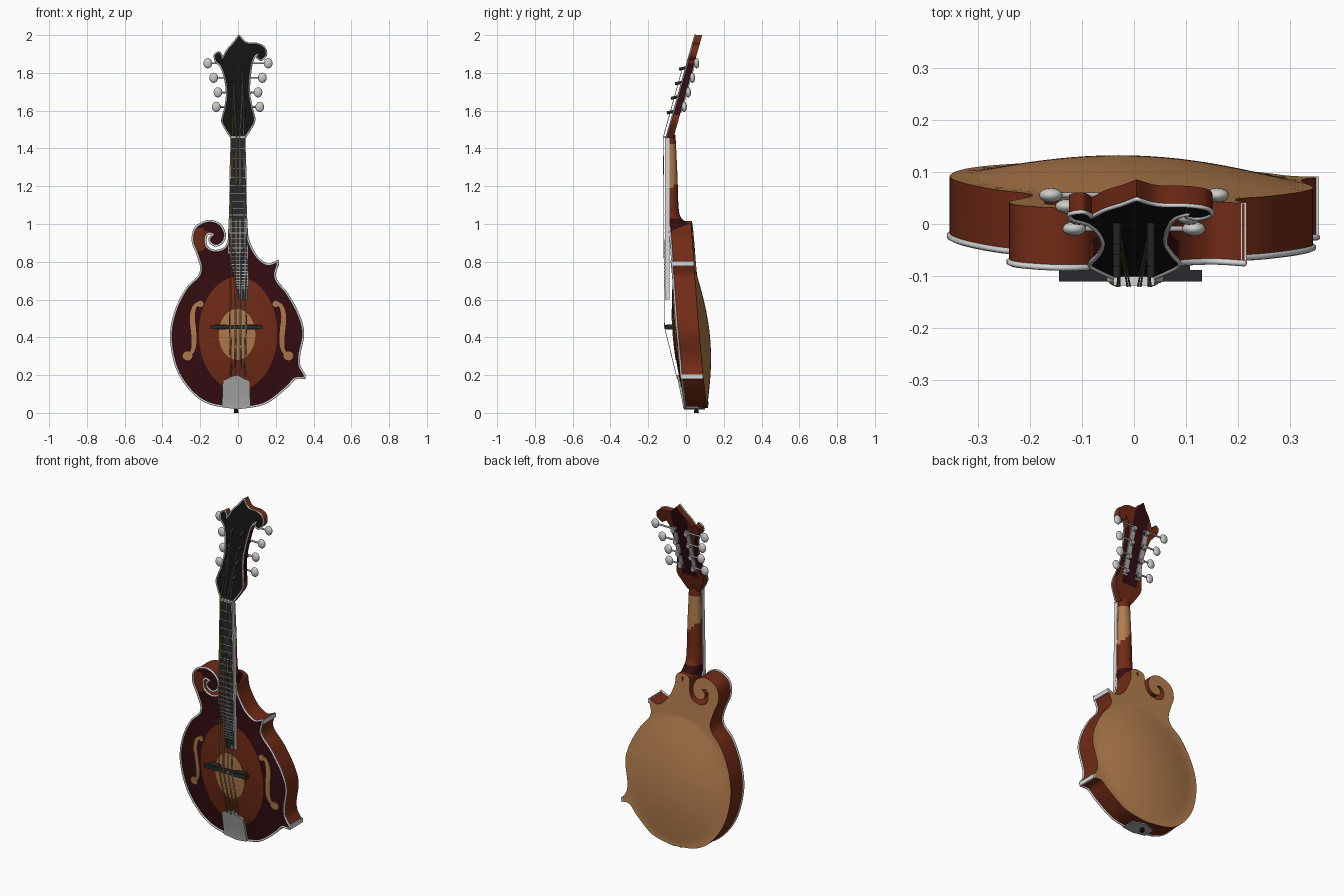
import bpy, bmesh, math
from mathutils import Vector
from mathutils.geometry import tessellate_polygon

if "Cube" in bpy.data.objects:
    bpy.data.objects.remove(bpy.data.objects["Cube"])


def material(name, *rgb):
    m = bpy.data.materials.new(name)
    m.diffuse_color = (*rgb, 1)
    m.use_nodes = True
    m.node_tree.nodes["Principled BSDF"].inputs["Base Color"].default_value = (*rgb, 1)
    return m


BROWN = material("red_brown", .17, .024, .008)
BURGUNDY = material("dark_burgundy", .036, .004, .006)
TAN = material("maple_tan", .45, .205, .075)
BLACK = material("black", .006, .006, .006)
EBONY = material("ebony_grey", .022, .023, .025)
WHITE = material("binding_white", .68, .68, .68)
PEARL = material("button_pearl", .6, .6, .58)
STEEL = material("steel", .42, .42, .42)
GOLD = material("bronze_string", .4, .27, .1)


def finish(name, bm, mats, angle=40):
    bmesh.ops.recalc_face_normals(bm, faces=bm.faces[:])
    mesh = bpy.data.meshes.new(name)
    bm.to_mesh(mesh)
    bm.free()
    for m in mats:
        mesh.materials.append(m)
    ob = bpy.data.objects.new(name, mesh)
    bpy.context.collection.objects.link(ob)
    bpy.ops.object.select_all(action="DESELECT")
    ob.select_set(True)
    bpy.context.view_layer.objects.active = ob
    bpy.ops.object.shade_smooth_by_angle(angle=math.radians(angle))
    return ob


def smooth(pts, n=5):
    # Open Catmull-Rom path through the points
    p = [Vector(q) for q in (pts[0], *pts, pts[-1])]
    out = []
    for a, b, c, d in zip(p, p[1:], p[2:], p[3:]):
        for i in range(n):
            t = i / n
            out.append(b + (c - a) * t / 2 + (a * 2 - b * 5 + c * 4 - d) * t * t / 2
                       + (b * 3 - a - c * 3 + d) * t ** 3 / 2)
    return out + [p[-1]]


def outline(*runs):
    # Smooth runs joined at sharp corners into a closed loop
    return [v for run in runs for v in smooth(run)[:-1]]


def oval(cx, cz, rx, rz, n=40):
    return [(cx + rx * math.cos(a), cz + rz * math.sin(a))
            for a in (math.tau * i / n for i in range(n))]


def plate(name, loop, front, back, mats, step=0.05, rule=None):
    # Solid between two height functions; materials are front, side, back, extra
    flat = bmesh.new()
    vs = [flat.verts.new((x, 0, z)) for x, z in loop]
    for tri in tessellate_polygon([[Vector((x, z, 0)) for x, z in loop]]):
        flat.faces.new([vs[i] for i in tri])
    for axis, no in ((0, (1, 0, 0)), (1, (0, 0, 1))):
        lo, hi = min(p[axis] for p in loop), max(p[axis] for p in loop)
        for k in range(math.ceil(lo / step), math.floor(hi / step) + 1):
            bmesh.ops.bisect_plane(flat, geom=flat.verts[:] + flat.edges[:] + flat.faces[:],
                                   dist=1e-5, plane_co=Vector(no) * k * step, plane_no=no)
    bm = bmesh.new()
    f = {v: bm.verts.new((v.co.x, front(v.co.x, v.co.z), v.co.z)) for v in flat.verts}
    b = {v: bm.verts.new((v.co.x, back(v.co.x, v.co.z), v.co.z)) for v in flat.verts}
    made = []
    for face in flat.faces:
        made.append((bm.faces.new([f[v] for v in face.verts]), 0))
        made.append((bm.faces.new([b[v] for v in reversed(face.verts)]), 2))
    for e in flat.edges:
        if len(e.link_faces) == 1:
            u, v = e.verts
            made.append((bm.faces.new((f[u], f[v], b[v], b[u])), 1))
    for face, kind in made:
        extra = rule and rule(face.calc_center_median(), kind)
        face.material_index = 3 if extra else min(kind, len(mats) - 1)
    flat.free()
    return finish(name, bm, mats)


def box(name, centre, size, mat):
    bm = bmesh.new()
    bmesh.ops.create_cube(bm, size=1)
    for v in bm.verts:
        v.co = Vector(centre) + Vector(a * s for a, s in zip(v.co, size))
    return finish(name, bm, [mat])


def rod(name, a, b, r, mat, r2=None):
    a, b = Vector(a), Vector(b)
    bm = bmesh.new()
    bmesh.ops.create_cone(bm, cap_ends=True, segments=14, radius1=r,
                          radius2=r if r2 is None else r2, depth=(b - a).length)
    turn = (b - a).to_track_quat("Z", "Y")
    for v in bm.verts:
        v.co = turn @ v.co + (a + b) / 2
    return finish(name, bm, [mat])


def wire(name, pts, r, mat, closed=False):
    cu = bpy.data.curves.new(name, "CURVE")
    cu.dimensions = "3D"
    cu.bevel_depth, cu.bevel_resolution = r, 1
    sp = cu.splines.new("POLY")
    sp.points.add(len(pts) - 1)
    for p, q in zip(sp.points, pts):
        p.co = (*q, 1)
    sp.use_cyclic_u = closed
    cu.materials.append(mat)
    bpy.context.collection.objects.link(bpy.data.objects.new(name, cu))


# Arched, slightly tilted body surfaces
def arch(x, z):
    return max(0, 1 - (x / .33) ** 2 - ((z - .4) / .36) ** 2) ** 1.2


def tilt(x, z):
    return .003 - .09 * z - .03 * x


def top(x, z, lift=0):
    return tilt(x, z) - .03 * arch(x, z) - lift


def bottom(x, z):
    return tilt(x, z) + .115 + .045 * arch(x, z)


# Body with scroll and two points
body = outline(
    [(0, .025), (-.15, .05), (-.25, .12), (-.325, .24), (-.355, .4), (-.33, .54), (-.27, .66),
     (-.21, .72), (-.195, .77), (-.215, .84), (-.24, .91), (-.225, .98), (-.16, 1.015),
     (-.1, 1), (-.07, .95), (-.08, .905), (-.115, .885), (-.145, .9), (-.15, .925), (-.13, .945)],
    [(-.13, .945), (-.155, .95), (-.172, .925), (-.165, .88), (-.125, .858), (-.075, .87),
     (-.05, .91), (-.045, .98), (-.02, 1), (.02, 1), (.045, .98), (.05, .93), (.075, .865),
     (.11, .815), (.16, .785), (.213, .805)],
    [(.213, .805), (.207, .775)],
    [(.207, .775), (.195, .73), (.21, .69), (.26, .63), (.32, .52), (.345, .42), (.325, .31),
     (.325, .25), (.353, .2)],
    [(.353, .2), (.348, .183)],
    [(.348, .183), (.3, .18), (.25, .13), (.14, .05), (0, .025)])
plate("body", body, top, bottom, [BURGUNDY, BROWN, TAN, BROWN], .03,
      lambda c, kind: kind == 0 and math.hypot(c.x + .21, c.z - .92) < .06)
wire("body_binding", [(x, top(x, z), z) for x, z in body], .006, WHITE, True)
for name, x, z in (("upper_point_cap", .211, .79), ("lower_point_cap", .351, .192)):
    box(name, (x, tilt(x, z) + .057, z), (.011, .118, .025), WHITE)


# Sunburst rings and sound holes laid on the top
def inlay(name, loop, lift, mat):
    plate(name, loop, lambda x, z: top(x, z, lift), lambda x, z: top(x, z, -.001), [mat], .03)


inlay("sunburst_ring", oval(0, .42, .208, .3, 64), .003, BROWN)
inlay("sunburst_centre", oval(-.005, .415, .097, .135, 48), .006, TAN)
stem = smooth([(-.2, .585), (-.228, .565), (-.242, .51), (-.236, .44), (-.232, .38),
               (-.24, .33), (-.265, .3)])
edges = [[], []]
for i, p in enumerate(stem):
    d = (stem[min(i + 1, len(stem) - 1)] - stem[max(i - 1, 0)]).normalized()
    w = .006 + .008 * math.sin(math.pi * i / (len(stem) - 1))
    edges[0].append(p + Vector((-d.y, d.x)) * w)
    edges[1].append(p - Vector((-d.y, d.x)) * w)
for side, s in (("right", 1), ("left", -1)):
    inlay(side + "_sound_hole", [(s * x, z) for x, z in edges[0] + edges[1][::-1]], .005, TAN)
    inlay(side + "_hole_upper_eye", oval(-.2 * s, .577, .017, .017, 20), .006, TAN)
    inlay(side + "_hole_lower_eye", oval(-.267 * s, .302, .026, .024, 20), .006, TAN)

# Neck loft with heel
stations = smooth([(.92, .048, .03), (.985, .048, .03), (1.01, .048, 0), (1.04, .047, -.03),
                   (1.1, .045, -.04), (1.25, .042, -.045), (1.4, .037, -.052), (1.47, .036, -.056)], 8)
bm = bmesh.new()
rings = []
for z, w, y in stations:
    arc = [math.pi * i / 14 for i in range(15)]
    rings.append([bm.verts.new((w * math.cos(a), -.092 + (y + .092) * math.sin(a) ** .8, z))
                  if 0 < a < 3.14 else bm.verts.new((w * math.cos(a), -.092, z)) for a in arc])
for lo, hi in zip(rings, rings[1:]):
    for i in range(15):
        j = (i + 1) % 15
        face = bm.faces.new((lo[i], lo[j], hi[j], hi[i]))
        c = face.calc_center_median()
        face.material_index = (1 if c.z < 1.03 else 2 if 1.24 - c.x < c.z < 1.42 else 0)
bm.faces.new(rings[0])
bm.faces.new(rings[-1])
finish("neck", bm, [BROWN, BURGUNDY, TAN], 50)


# Fingerboard, edge binding, frets and nut
def half(z):
    return .037 + .0187 * (1.455 - z)


def left_edge(z):
    return -half(z) if z > .84 else -.048 * max(0, z - .63) / .21


def slab(name, loop, y0, y1, mat):
    plate(name, loop, lambda x, z: y0, lambda x, z: y1, [mat], 1)


slab("fingerboard", [(-half(.84), .84), (0, .63), (0, .6), (half(.6), .6),
                     (half(1.455), 1.455), (-half(1.455), 1.455)], -.111, -.088, EBONY)
for name, s, z in (("left_board_binding", 1, .6), ("right_board_binding", -1, .84)):
    slab(name, [(s * half(z), z), (s * half(z) + s * .004, z),
                (s * .041, 1.455), (s * .037, 1.455)], -.112, -.088, WHITE)
for n in range(1, 28):
    z = .45 + 1.005 * 2 ** (-n / 12)
    a, b = left_edge(z), half(z)
    box("fret", ((a + b) / 2, -.112, z), (b - a, .004, .004), STEEL)
box("nut", (0, -.108, 1.46), (.078, .02, .012), WHITE)


# Headstock, leaning back
def head(x, z):
    return -.106 + .28 * (z - 1.45)


peghead = outline(
    [(-.036, 1.455), (-.07, 1.51), (-.085, 1.55), (-.068, 1.62), (-.06, 1.69), (-.07, 1.77),
     (-.09, 1.83), (-.118, 1.86), (-.124, 1.895), (-.1, 1.91), (-.085, 1.89), (-.082, 1.875)],
    [(-.082, 1.875), (-.055, 1.925), (-.02, 1.965), (.005, 2)],
    [(.005, 2), (.045, 1.96), (.1, 1.955), (.14, 1.935), (.15, 1.895), (.125, 1.868),
     (.1, 1.88), (.105, 1.9)],
    [(.105, 1.9), (.08, 1.87), (.066, 1.8), (.06, 1.7), (.073, 1.62), (.088, 1.55),
     (.065, 1.5), (.036, 1.455)],
    [(.036, 1.455), (-.036, 1.455)])
plate("headstock", peghead, head, lambda x, z: head(x, z) + .038,
      [BLACK, BROWN, BROWN, BURGUNDY], .05,
      lambda c, k: (k == 2 and abs(c.x) < .05 and c.z > 1.55) or (k == 1 and 1.57 < c.z < 1.85))
wire("headstock_binding", [(x, head(x, z), z) for x, z in peghead], .0045, WHITE, True)

# Tuners: back strips, posts, shafts, gears and buttons
for side, s in (("left", 1), ("right", -1)):
    plate(side + "_tuner_strip", [(s * x, z) for x, z in
          ((.028, 1.59), (.056, 1.59), (.056, 1.86), (.028, 1.86))],
          lambda x, z: head(x, z) + .036, lambda x, z: head(x, z) + .044, [STEEL], 1)
    for i, reach in enumerate((.115, .106, .129, .16)):
        z = 1.61 + .077 * i
        y = head(0, z) + .052
        rod(side + "_post", (s * .033, y, z), (s * .033, y - .092, z - .022), .008, EBONY)
        rod(side + "_gear", (s * .042, y - .008, z), (s * .042, y + .01, z), .013, STEEL)
        rod(side + "_shaft", (s * .03, y, z + .01), (s * reach, y, z + .01), .005, STEEL)
        bm = bmesh.new()
        bmesh.ops.create_uvsphere(bm, u_segments=16, v_segments=10, radius=1)
        for v in bm.verts:
            v.co = Vector((s * reach, y, z + .01)) + Vector((v.co.x * .023, v.co.y * .014, v.co.z * .027))
        finish(side + "_button", bm, [PEARL], 80)

# Bridge on two feet
box("bridge_blade", (-.007, -.1, .455), (.275, .022, .022), EBONY)
for s in (-1, 1):
    box("bridge_foot", (-.007 + s * .085, -.08, .455), (.06, .045, .026), EBONY)

# Tailpiece, its wrapped end and the end pin
plate("tailpiece", [(-.085, .035), (0, .024), (.066, .033), (.062, .17), (.035, .18), (0, .2),
                    (-.03, .195), (-.06, .18), (-.08, .172)],
      lambda x, z: top(x, z, .014), lambda x, z: top(x, z, -.001), [STEEL])
plate("tailpiece_wrap", [(-.083, .029), (0, .019), (.064, .027), (.064, .045), (-.083, .045)],
      lambda x, z: top(x, z, .012), lambda x, z: tilt(x, z) + .06 + .04 * (1 - abs(x) / .08), [STEEL])
rod("end_pin", (-.01, .055, 0), (-.01, .055, .04), .013, BLACK, .008)

# Four pairs of strings
for i in range(8):
    t = (i // 2 - 1.5) / 1.5 + (i % 2 - .5) * .16
    s = 1 if i > 3 else -1
    z = 1.6 + .077 * (i if i < 4 else 7 - i)
    wire("string", [(.036 * t, top(0, .18, .016), .18), (.042 * t, -.114, .455),
                    (.03 * t, -.12, 1.46), (s * .028, head(0, z) - .018, z)],
         .0018, GOLD if i < 4 else STEEL)
